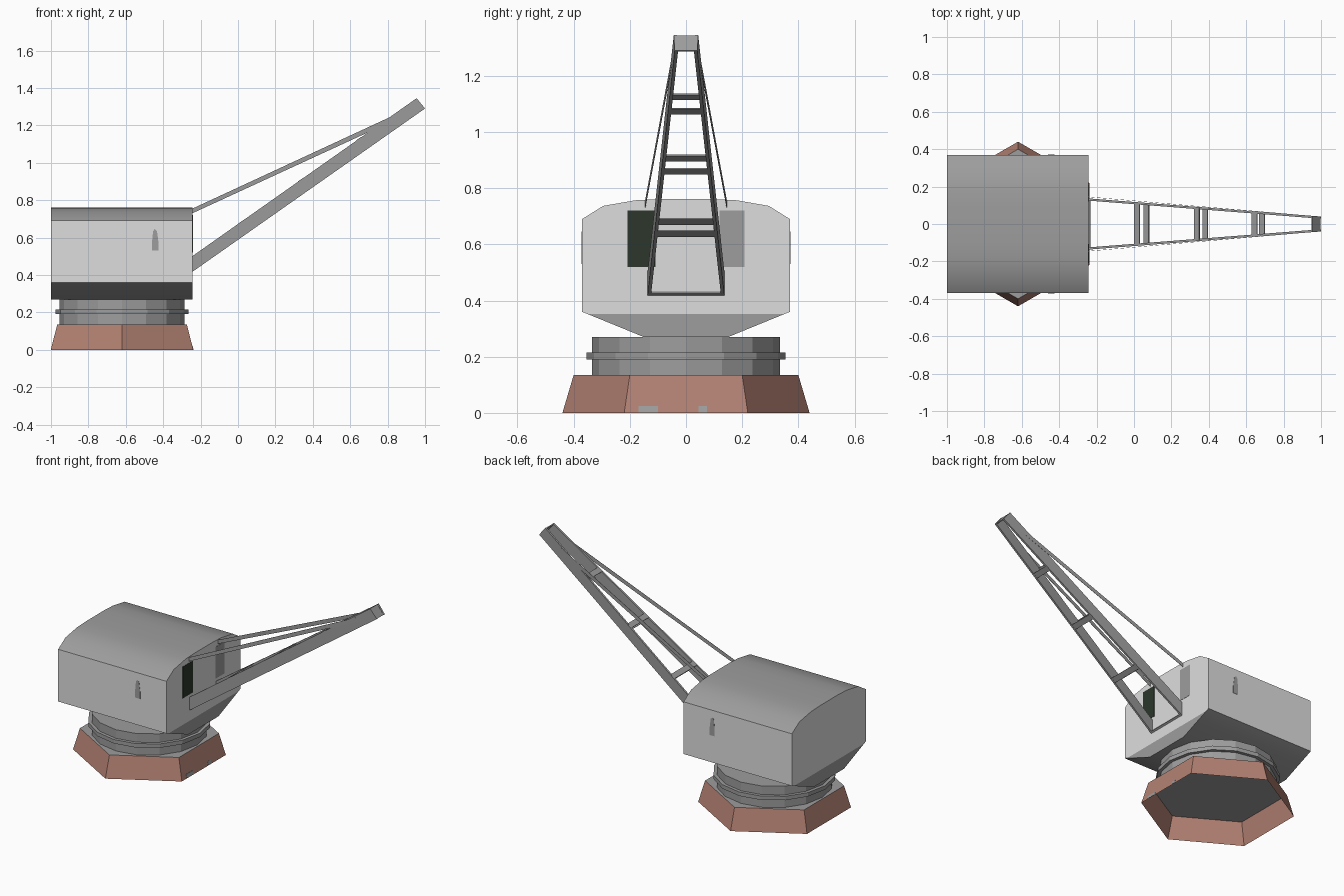
import bpy, bmesh, math
from mathutils import Vector

if "Cube" in bpy.data.objects:
    bpy.data.objects.remove(bpy.data.objects["Cube"])


def material(name, rgb):
    m = bpy.data.materials.new(name)
    m.diffuse_color = (*rgb, 1)
    m.use_nodes = True
    m.node_tree.nodes["Principled BSDF"].inputs["Base Color"].default_value = m.diffuse_color
    return m


LIGHT = material("light grey paint", (0.73, 0.73, 0.73))
GREY = material("mid grey metal", (0.34, 0.34, 0.34))
BRICK = material("brick red", (0.45, 0.22, 0.17))
DARK = material("dark window", (0.025, 0.037, 0.025))
CX = -0.62  # centre of the rotating tower


def finish(name, bm, *mats):
    bmesh.ops.recalc_face_normals(bm, faces=bm.faces)
    me = bpy.data.meshes.new(name)
    bm.to_mesh(me)
    bm.free()
    for m in mats:
        me.materials.append(m)
    ob = bpy.data.objects.new(name, me)
    bpy.context.collection.objects.link(ob)
    return ob


def loft(bm, a, b, cap_a=True):
    """Solid between two matching outlines, optionally open at the first."""
    va, vb = [bm.verts.new(p) for p in a], [bm.verts.new(p) for p in b]
    n = len(va)
    if cap_a:
        bm.faces.new(va)
    bm.faces.new(vb)
    for i in range(n):
        j = (i + 1) % n
        bm.faces.new((va[i], va[j], vb[j], vb[i]))


def frustum(name, sides, r0, r1, z0, z1, *mats, closed=True):
    bm = bmesh.new()
    ring = lambda r, z: [(CX + r * math.sin(2 * math.pi * k / sides),
                          r * math.cos(2 * math.pi * k / sides), z) for k in range(sides)]
    loft(bm, ring(r0, z0), ring(r1, z1), closed)
    return finish(name, bm, *mats)


def smooth(ob, deg):
    bpy.context.view_layer.objects.active = ob
    ob.select_set(True)
    bpy.ops.object.shade_smooth_by_angle(angle=math.radians(deg))
    ob.select_set(False)


# Hexagonal brick base, hollow underneath, with grey top
base = frustum("hexagonal_base", 6, 0.44, 0.40, 0, 0.135, BRICK, GREY, closed=False)
for p in base.data.polygons:
    p.material_index = int(abs(p.normal.z) > 0.7)

# Turntable drum and its ring
frustum("turntable_drum", 16, 0.335, 0.335, 0.135, 0.2695, GREY)
frustum("turntable_ring", 16, 0.355, 0.355, 0.19, 0.215, GREY)

# Machinery house: profile swept along x, roof and belly darker
half = [(0.15, 0.27), (0.37, 0.36), (0.37, 0.69), (0.295, 0.737), (0.18, 0.757), (0.09, 0.761)]
prof = half + [(-y, z) for y, z in reversed(half)]
bm = bmesh.new()
X0, X1 = -1.0, -0.242
loft(bm, [(X0, y, z) for y, z in prof], [(X1, y, z) for y, z in prof])
bmesh.ops.bisect_plane(bm, geom=bm.verts[:] + bm.edges[:] + bm.faces[:],
                       plane_co=(0, 0, 0.352), plane_no=(0, 0, 1))
house = finish("machinery_house", bm, LIGHT, GREY)
for p in house.data.polygons:
    p.material_index = int(abs(p.normal.z) > 0.3 or p.center.z < 0.352)
smooth(house, 32)


# Thin plates: cab window, grey panel, stains on the house and base
def plate(name, outline, offset, mat):
    bm = bmesh.new()
    loft(bm, outline, [Vector(p) + Vector(offset) for p in outline])
    return finish(name, bm, mat)


def end_panel(name, y0, y1, mat):
    plate(name, [(X1 - 0.001, y, z) for y, z in
                 ((y0, 0.52), (y1, 0.52), (y1, 0.72), (y0, 0.72))], (0.0025, 0, 0), mat)


end_panel("cab_window", -0.208, -0.108, DARK)
end_panel("grey_panel", 0.12, 0.208, GREY)
drip = [(-0.46, 0.53), (-0.425, 0.53), (-0.425, 0.575), (-0.433, 0.635),
        (-0.445, 0.645), (-0.454, 0.635), (-0.46, 0.575)]
for s, side in ((-1, "front"), (1, "back")):
    plate(side + "_stain", [(x, s * 0.369, z) for x, z in drip], (0, s * 0.0025, 0), GREY)
for i, (y0, y1) in enumerate(((-0.17, -0.10), (0.045, 0.075))):
    plate(f"base_stain_{i + 1}", [(CX + 0.3805 - 0.257 * z, y, z) for y, z in
          ((y0, 0.002), (y1, 0.002), (y1, 0.024), (y0, 0.024))], (0.002, 0, 0), GREY)


# Boom: two tapering side plates joined by rungs
def boom_y(x):
    return 0.137 + (x + 0.245) * (0.04 - 0.137) / 1.245


def stay_y(x):
    return 0.146 + (x + 0.245) * (0.043 - 0.146) / 1.2


def side_beam(name, pts, fy, t):
    bm = bmesh.new()
    for s in (-1, 1):
        loft(bm, [(x, s * fy(x), z) for x, z in pts],
             [(x, s * (fy(x) - t), z) for x, z in pts])
    return finish(name, bm, GREY)


side_beam("boom_sides", [(-0.245, 0.416), (1.0, 1.29), (0.955, 1.345), (-0.245, 0.5)], boom_y, 0.012)
side_beam("boom_stays", [(-0.25, 0.727), (0.94, 1.275), (0.94, 1.303), (-0.25, 0.752)], stay_y, 0.0015)

along = Vector((0.818, 0, 0.575))
across = Vector((-0.575, 0, 0.818))


def cross_bar(name, x, z, length, thick):
    c = Vector((x, 0, z))
    quad = [c + along * u * length / 2 + across * v * thick / 2
            for u, v in ((-1, -1), (1, -1), (1, 1), (-1, 1))]
    w = boom_y(x) - 0.005
    bm = bmesh.new()
    loft(bm, [q + Vector((0, -w, 0)) for q in quad], [q + Vector((0, w, 0)) for q in quad])
    finish(name, bm, GREY)


for i, x in enumerate((0.016, 0.336, 0.645)):
    cross_bar(f"upper_rung_{i + 1}", x, 0.497 + 0.706 * (x + 0.245), 0.034, 0.006)
    xl = x + 0.05 - 0.005 * i
    cross_bar(f"lower_rung_{i + 1}", xl, 0.42 + 0.703 * (xl + 0.245), 0.034, 0.006)
cross_bar("foot_bar", -0.239, 0.424, 0.012, 0.006)

# End plate closing the boom tip
w = 0.0385
plate("boom_tip", [(0.998, -w, 1.29), (0.998, w, 1.29), (0.954, w, 1.344), (0.954, -w, 1.344)],
      (-0.005, 0, -0.0035), GREY)
